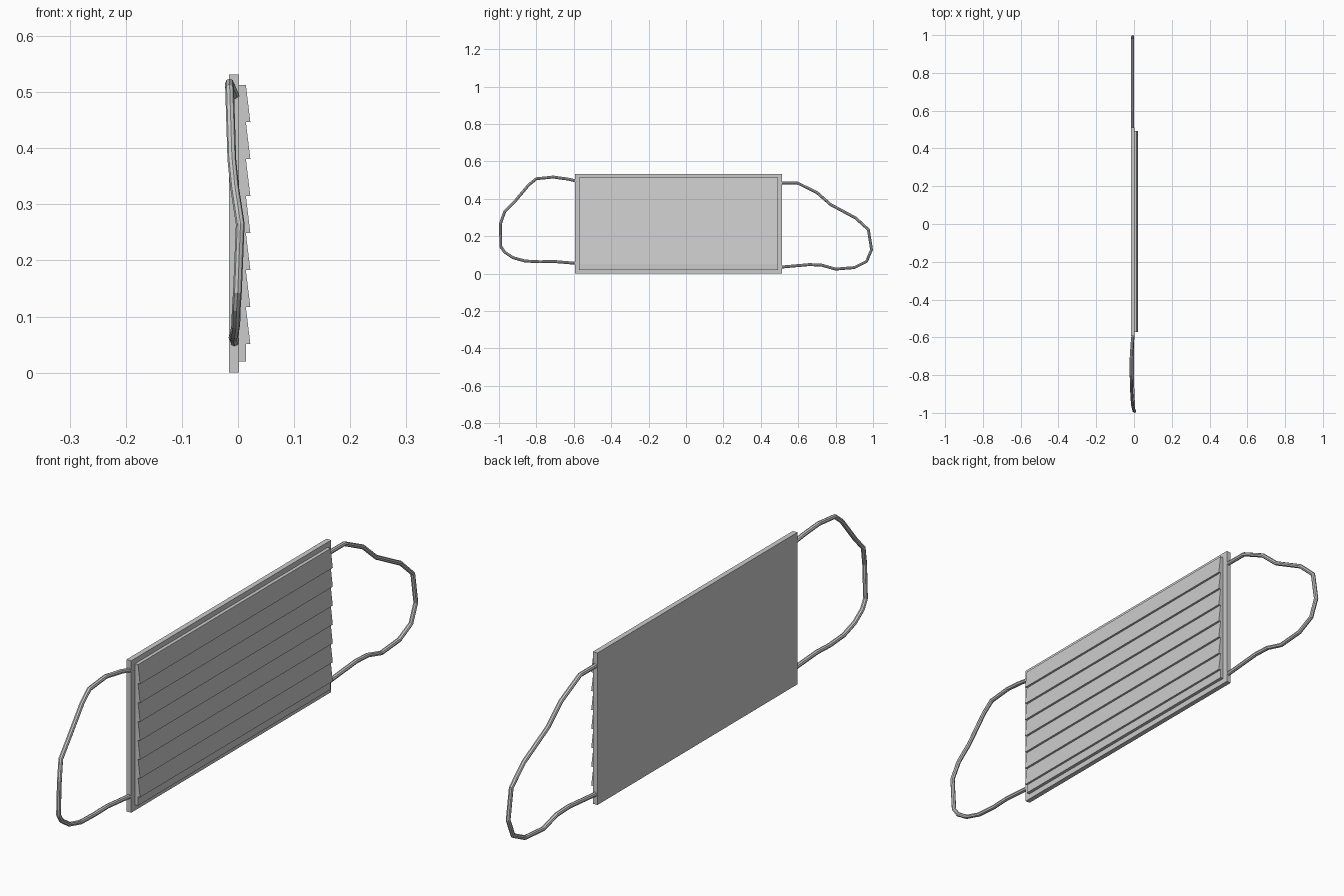
import bpy
import bmesh

if "Cube" in bpy.data.objects:
    bpy.data.objects.remove(bpy.data.objects["Cube"])


def extrude_profile(name, profile, y0, y1):
    """Closed (x, z) profile extruded along y."""
    bm = bmesh.new()
    face = bm.faces.new([bm.verts.new((x, y0, z)) for x, z in profile])
    ext = bmesh.ops.extrude_face_region(bm, geom=[face])
    verts = [g for g in ext["geom"] if isinstance(g, bmesh.types.BMVert)]
    bmesh.ops.translate(bm, verts=verts, vec=(0, y1 - y0, 0))
    bmesh.ops.recalc_face_normals(bm, faces=bm.faces)
    me = bpy.data.meshes.new(name)
    bm.to_mesh(me)
    bm.free()
    ob = bpy.data.objects.new(name, me)
    bpy.context.collection.objects.link(ob)
    return ob


def cord(name, points, radius=0.0078):
    """Faceted tube along a list of points."""
    cu = bpy.data.curves.new(name, 'CURVE')
    cu.dimensions = '3D'
    cu.bevel_depth = radius
    cu.bevel_resolution = 2
    cu.use_fill_caps = True
    sp = cu.splines.new('POLY')
    sp.points.add(len(points) - 1)
    for p, co in zip(sp.points, points):
        p.co = (*co, 1)
    sp.use_smooth = False
    ob = bpy.data.objects.new(name, cu)
    bpy.context.collection.objects.link(ob)
    bpy.ops.object.select_all(action='DESELECT')
    ob.select_set(True)
    bpy.context.view_layer.objects.active = ob
    bpy.ops.object.convert(target='MESH')


# backing panel
extrude_profile("mask_backing",
                [(-0.016, 0), (0.002, 0), (0.002, 0.531), (-0.016, 0.531)],
                -0.593, 0.512)

# pleated front: seven overlapping folds
top, bottom, step = 0.513, 0.02, 0.066
profile = [(0.002, top), (0.014, top)]
for i in range(1, 8):
    z = top - i * step
    profile += [(0.022, z), (0.014, z)]
profile += [(0.014, bottom), (0.002, bottom)]
extrude_profile("pleated_front", profile, -0.572, 0.492)

# ear loop, -y side (bends slightly in x)
cord("ear_loop_left", [
    (-0.005, -0.58, 0.493), (-0.010, -0.63, 0.505), (-0.015, -0.71, 0.516),
    (-0.015, -0.80, 0.507), (-0.014, -0.84, 0.475), (-0.011, -0.92, 0.380),
    (-0.006, -0.97, 0.330), (0.004, -0.992, 0.265), (-0.001, -0.99, 0.144),
    (-0.003, -0.97, 0.115), (-0.004, -0.925, 0.085), (-0.007, -0.86, 0.067),
    (-0.009, -0.78, 0.063), (-0.008, -0.71, 0.065), (-0.006, -0.58, 0.054)])

# ear loop, +y side (flat)
right = [(0.50, 0.484), (0.596, 0.484), (0.70, 0.433), (0.773, 0.369),
         (0.907, 0.297), (0.975, 0.235), (0.992, 0.128), (0.965, 0.064),
         (0.90, 0.032), (0.80, 0.024), (0.725, 0.045), (0.66, 0.048),
         (0.50, 0.034)]
cord("ear_loop_right", [(-0.007, y, z) for y, z in right])
